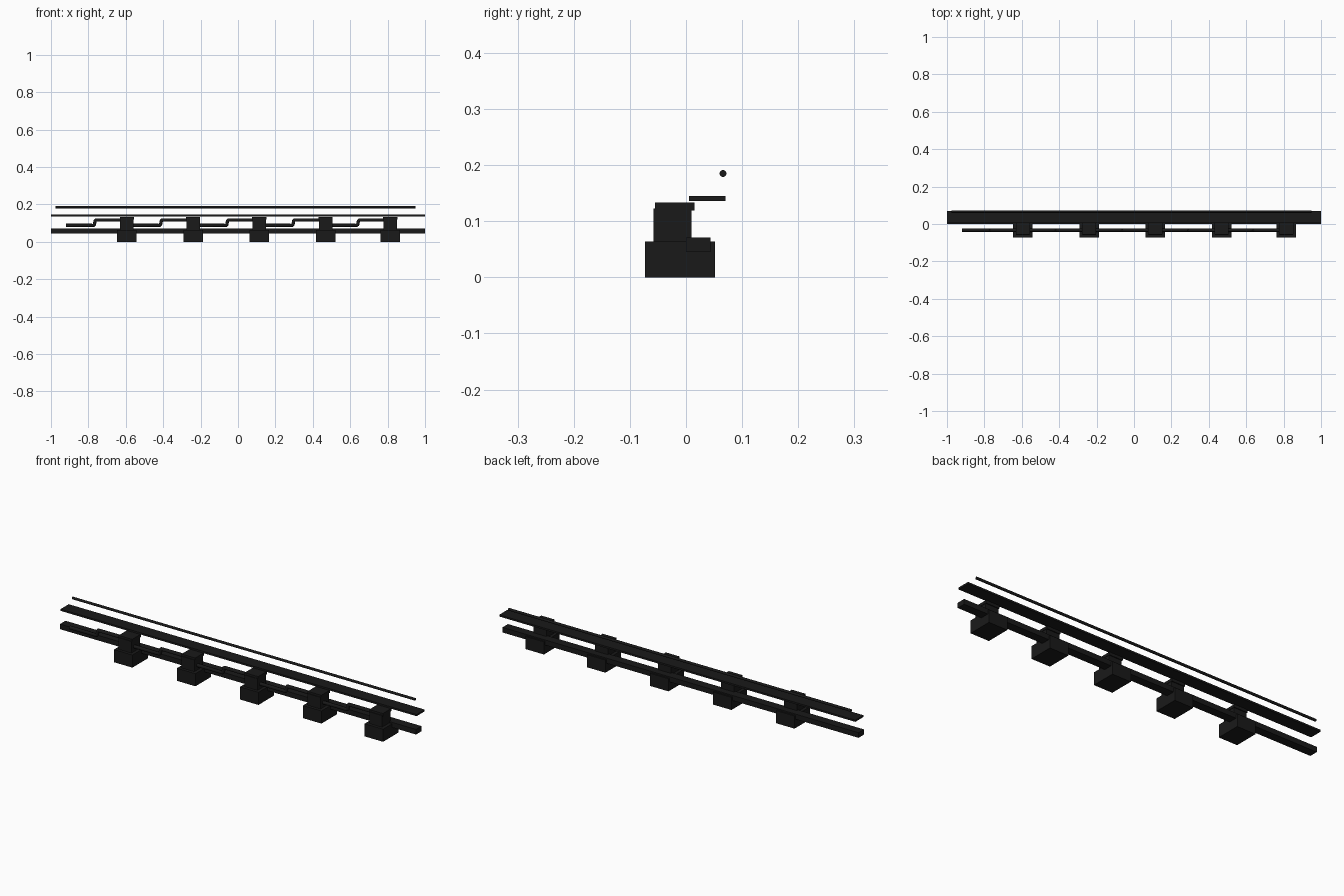
import bpy

if "Cube" in bpy.data.objects:
    bpy.data.objects.remove(bpy.data.objects["Cube"])

black = bpy.data.materials.new("black")
black.diffuse_color = (0.01, 0.01, 0.01, 1)
black.use_nodes = True
black.node_tree.nodes["Principled BSDF"].inputs["Base Color"].default_value = black.diffuse_color


def box(name, x0, x1, y0, y1, z0, z1):
    bpy.ops.mesh.primitive_cube_add(size=1, location=((x0 + x1) / 2, (y0 + y1) / 2, (z0 + z1) / 2))
    o = bpy.context.object
    o.name = name
    o.scale = (x1 - x0, y1 - y0, z1 - z0)
    bpy.ops.object.transform_apply(location=False, rotation=False, scale=True)
    o.data.materials.append(black)
    return o


def tube(name, points, radius):
    cu = bpy.data.curves.new(name, 'CURVE')
    cu.dimensions = '3D'
    cu.bevel_depth = radius
    cu.bevel_resolution = 2
    cu.use_fill_caps = True
    sp = cu.splines.new('POLY')
    sp.points.add(len(points) - 1)
    for p, co in zip(sp.points, points):
        p.co = (*co, 1)
    o = bpy.data.objects.new(name, cu)
    bpy.context.collection.objects.link(o)
    cu.materials.append(black)
    return o


# Long rails and the upper wire
box("lower_rail", -1, 1, 0.0, 0.044, 0.045, 0.071)
box("upper_plate", -1, 1, 0.005, 0.07, 0.136, 0.145)
tube("top_rod", [(-0.975, 0.066, 0.185), (0.95, 0.066, 0.185)], 0.0065)

# Five mounting blocks, each fed by a stepped cable
centers = [-0.594, -0.24, 0.114, 0.468, 0.814]
cable_start = -0.92
for c in centers:
    box("base_block", c - 0.052, c + 0.052, -0.073, 0.052, 0, 0.064)
    box("upper_block", c - 0.036, c + 0.036, -0.058, 0.01, 0.06, 0.123)
    box("block_cap", c - 0.038, c + 0.038, -0.055, 0.015, 0.119, 0.133)
    s = c - 0.174
    y = -0.033
    tube("stepped_cable", [(cable_start, y, 0.088), (s - 0.004, y, 0.088), (s, y, 0.092),
                           (s + 0.004, y, 0.112), (s + 0.008, y, 0.116), (c - 0.02, y, 0.116)], 0.009)
    cable_start = c + 0.02
